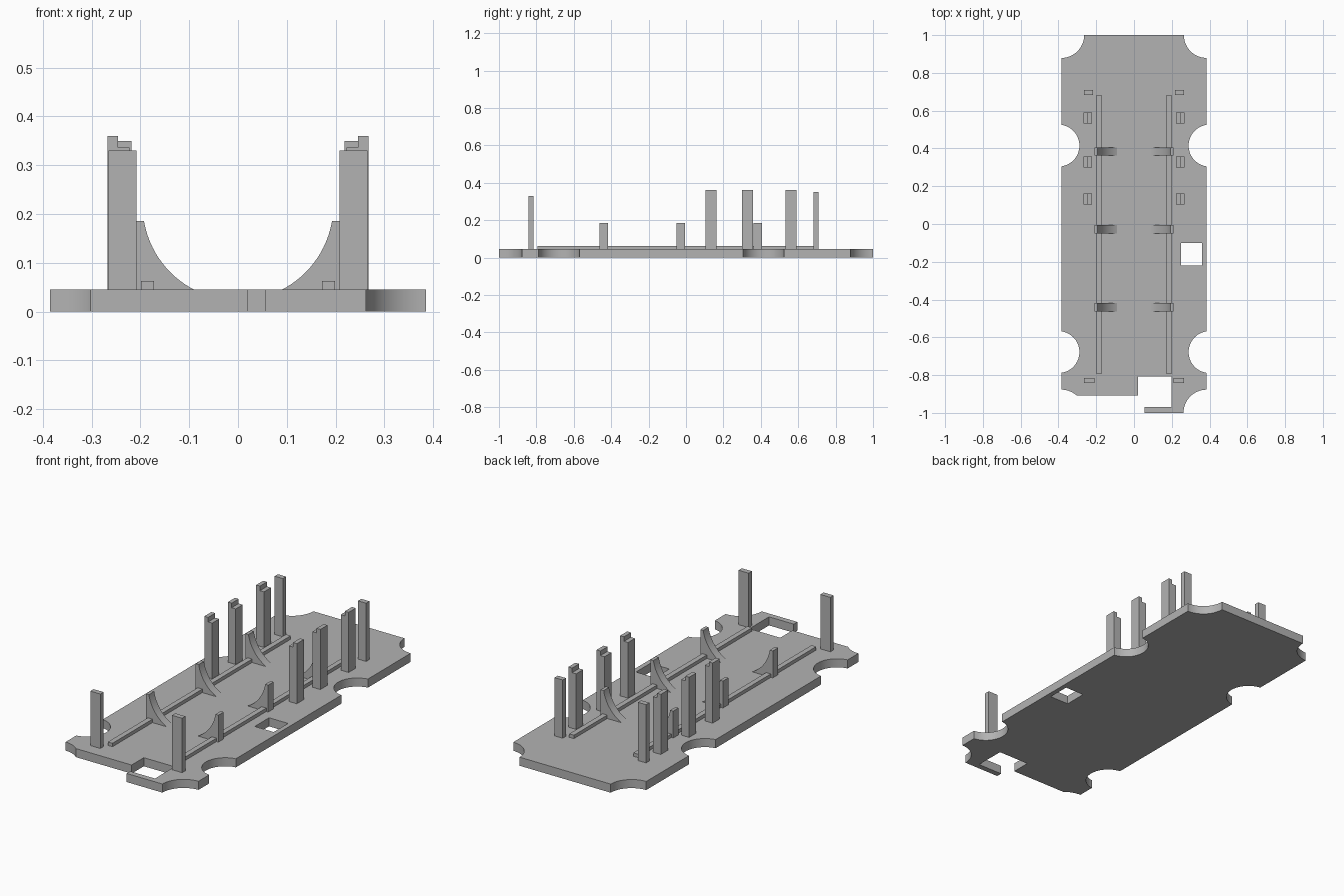
import bpy, bmesh
from math import cos, sin, pi, radians, asin
from mathutils import Matrix, Vector

if "Cube" in bpy.data.objects:
    bpy.data.objects.remove(bpy.data.objects["Cube"])

grey = bpy.data.materials.new("plain grey")
grey.use_nodes = True
grey.diffuse_color = (0.45, 0.45, 0.45, 1)
grey.node_tree.nodes["Principled BSDF"].inputs["Base Color"].default_value = (0.45, 0.45, 0.45, 1)

TOP = 0.045   # upper face of the base plate
ROOT = 0.02   # depth at which standing parts are rooted in the plate
SIDES = (("left", 1), ("right", -1))


def prism(name, points, low, high, matrix=Matrix()):
    """Extrude a 2D outline from low to high, then place it with matrix."""
    bm = bmesh.new()
    face = bm.faces.new([bm.verts.new((x, y, low)) for x, y in points])
    new = bmesh.ops.extrude_face_region(bm, geom=[face])["geom"]
    bmesh.ops.translate(bm, verts=[v for v in new if isinstance(v, bmesh.types.BMVert)],
                        vec=(0, 0, high - low))
    bm.transform(matrix)
    bmesh.ops.recalc_face_normals(bm, faces=bm.faces)
    mesh = bpy.data.meshes.new(name)
    bm.to_mesh(mesh)
    bm.free()
    mesh.materials.append(grey)
    obj = bpy.data.objects.new(name, mesh)
    bpy.context.collection.objects.link(obj)
    return obj


def rectangle(x0, x1, y0, y1):
    return [(x0, y0), (x1, y0), (x1, y1), (x0, y1)]


def arc(cx, cy, radius, start, end, steps):
    return [(cx + radius * cos(start + (end - start) * i / steps),
             cy + radius * sin(start + (end - start) * i / steps)) for i in range(steps + 1)]


def smooth(obj):
    bpy.ops.object.select_all(action="DESELECT")
    obj.select_set(True)
    bpy.context.view_layer.objects.active = obj
    bpy.ops.object.shade_smooth_by_angle(angle=radians(30))


# Base plate with scalloped corners and sides, a window and a stepped slot
plate = prism("base_plate", rectangle(-0.385, 0.385, -1, 1), 0, TOP)
cuts = [rectangle(0.25, 0.36, -0.219, -0.1),
        [(-0.5, -1.1), (0.055, -1.1), (0.055, -0.97), (0.198, -0.97),
         (0.198, -0.808), (0.02, -0.808), (0.02, -0.909), (-0.5, -0.909)]]
for _, s in SIDES:
    for cx, cy, radius in ((0.385, 1, 0.121), (0.385, -1, 0.123),
                           (0.4, 0.415, 0.111), (0.4, -0.678, 0.111)):
        cuts.append(arc(s * cx, cy, radius, 0.01, 2 * pi + 0.01, 64)[:-1])
cutters = []
for points in cuts:
    cutter = prism("cutter", points, -0.1, 0.2)
    cutter.hide_render = True
    mod = plate.modifiers.new("cut", "BOOLEAN")
    mod.operation, mod.solver, mod.object = "DIFFERENCE", "EXACT", cutter
    cutters.append(cutter)
bpy.context.view_layer.update()
depsgraph = bpy.context.evaluated_depsgraph_get()
cut_mesh = bpy.data.meshes.new_from_object(plate.evaluated_get(depsgraph))
plate.modifiers.clear()
plate.data = cut_mesh
for cutter in cutters:
    bpy.data.objects.remove(cutter)
smooth(plate)

# Curved rib profile: a cradle arc cut from an upright block
CENTRE, RADIUS = 0.2185, 0.1956
rib_arc = arc(0, CENTRE, RADIUS, asin((0.04 - CENTRE) / RADIUS),
              asin((0.186 - CENTRE) / RADIUS), 20)
rib = [(rib_arc[0][0], ROOT)] + rib_arc + [(0.21, 0.186), (0.21, ROOT)]
# Maps outline (x, height) and depth onto x, z and y
upright = Matrix(((1, 0, 0, 0), (0, 0, 1, 0), (0, 1, 0, 0), (0, 0, 0, 1)))

# Clip post profile: tall outer half, shorter inner half
clip = [(0.2225, ROOT), (0.268, ROOT), (0.268, 0.36), (0.246, 0.36),
        (0.246, 0.336), (0.2225, 0.336)]

for side, s in SIDES:
    mirror = Matrix.Diagonal(Vector((s, 1, 1, 1)))
    # Long rail
    prism(side + "_rail", rectangle(0.172, 0.199, -0.793, 0.682), ROOT, 0.063, mirror)
    # Cradle ribs
    for i, y in enumerate((-0.44, -0.028, 0.384)):
        smooth(prism(f"{side}_cradle_rib_{i + 1}", rib, y - 0.022, y + 0.022, mirror @ upright))
    # Clip posts
    for i, y in enumerate((0.133, 0.328, 0.562)):
        prism(f"{side}_clip_post_{i + 1}", clip, y - 0.029, y + 0.029, mirror @ upright)
    # Plain end posts
    prism(side + "_front_post", rectangle(0.208, 0.266, -0.842, -0.815), ROOT, 0.33, mirror)
    prism(side + "_back_post", rectangle(0.218, 0.265, 0.682, 0.709), ROOT, 0.35, mirror)
